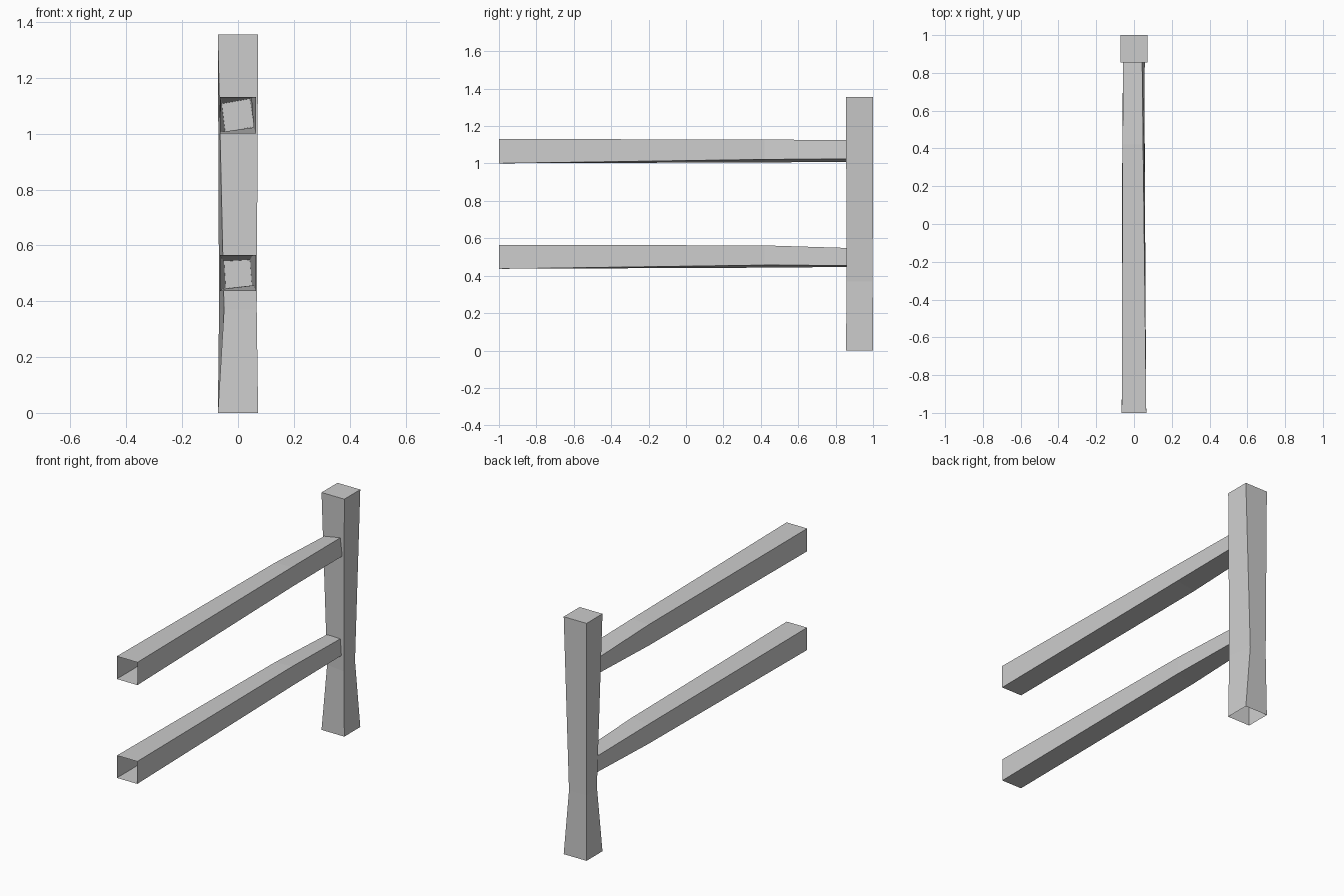
import bpy
import bmesh

if "Cube" in bpy.data.objects:
    bpy.data.objects.remove(bpy.data.objects["Cube"])


def loft(name, rings, cap_end=False):
    """Skin a list of four-cornered rings into a tube, open at the start."""
    bm = bmesh.new()
    loops = [[bm.verts.new(p) for p in ring] for ring in rings]
    for a, b in zip(loops, loops[1:]):
        for i in range(4):
            j = (i + 1) % 4
            bm.faces.new((a[i], a[j], b[j], b[i]))
    if cap_end:
        bm.faces.new(loops[-1])
    bmesh.ops.recalc_face_normals(bm, faces=bm.faces)
    mesh = bpy.data.meshes.new(name)
    bm.to_mesh(mesh)
    bm.free()
    obj = bpy.data.objects.new(name, mesh)
    bpy.context.collection.objects.link(obj)
    return obj


def rail(name, sections):
    # each section: y position and (x, z) corners
    return loft(name, [[(x, y, z) for x, z in pts] for y, pts in sections])


def square(h, c):
    return [(-h, c + h), (h, c + h), (h, c - h), (-h, c - h)]


# Post: square ends with a roughly hewn waist, open underneath
foot = [(-.072, .856), (.072, .856), (.072, 1.0), (-.072, 1.0)]
waist = [(-.05, .875), (.067, .858), (.04, .998), (-.068, .995)]
loft("fence_post",
     [[(x, y, z) for x, y in pts]
      for z, pts in ((0, foot), (.37, waist), (1.355, foot))],
     cap_end=True)

# Rails: slightly twisted and tapering towards the post
rail("upper_rail", [
    (-1.0, square(.065, 1.066)),
    (.42, [(-.06, 1.124), (.048, 1.128), (.056, 1.022), (-.062, 1.006)]),
    (.868, [(-.058, 1.107), (.043, 1.125), (.057, 1.025), (-.046, 1.008)]),
])
rail("lower_rail", [
    (-1.0, square(.064, .501)),
    (.42, [(-.06, .556), (.05, .562), (.057, .457), (-.058, .443)]),
    (.875, [(-.05, .543), (.043, .548), (.05, .455), (-.044, .447)]),
])
